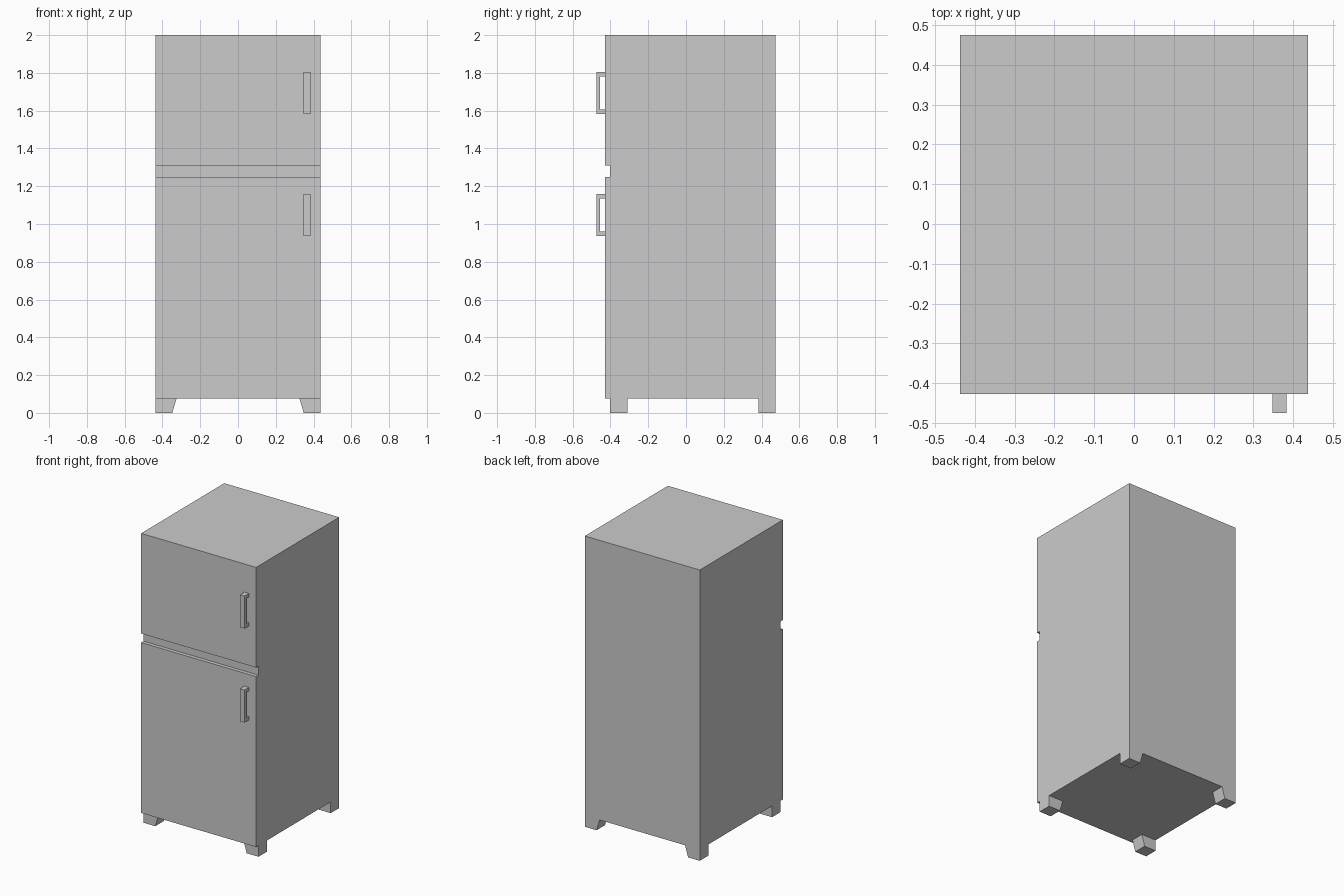
import bpy, bmesh
from mathutils import Vector

if "Cube" in bpy.data.objects:
    bpy.data.objects.remove(bpy.data.objects["Cube"])

W = 0.4375                       # half width
FRONT, RECESS, BACK = -0.428, -0.402, 0.475
BASE = 0.077


def prism(name, profile, direction):
    """Extrude a closed flat profile along a direction vector."""
    bm = bmesh.new()
    face = bm.faces.new([bm.verts.new(p) for p in profile])
    ext = bmesh.ops.extrude_face_region(bm, geom=[face], use_keep_orig=True)
    moved = [g for g in ext["geom"] if isinstance(g, bmesh.types.BMVert)]
    bmesh.ops.translate(bm, verts=moved, vec=Vector(direction))
    bmesh.ops.recalc_face_normals(bm, faces=bm.faces)
    mesh = bpy.data.meshes.new(name)
    bm.to_mesh(mesh)
    bm.free()
    obj = bpy.data.objects.new(name, mesh)
    bpy.context.collection.objects.link(obj)
    return obj


def box(name, y0, y1, z0, z1):
    """Full-width block."""
    return prism(name, [(-W, y0, z0), (-W, y1, z0), (-W, y1, z1), (-W, y0, z1)],
                 (2 * W, 0, 0))


def handle(name, z0, z1):
    """C-shaped pull standing off the door."""
    out, inner, t = -0.475, -0.454, 0.024
    pts = [(FRONT, z0), (out, z0), (out, z1), (FRONT, z1),
           (FRONT, z1 - t), (inner, z1 - t), (inner, z0 + t), (FRONT, z0 + t)]
    return prism(name, [(0.348, y, z) for y, z in pts], (0.035, 0, 0))


# Cabinet and the two doors
box("cabinet", RECESS, BACK, BASE, 2.0)
box("fridge_door", FRONT, RECESS, BASE, 1.249)
box("freezer_door", FRONT, RECESS, 1.311, 2.0)

# Door handles
handle("freezer_handle", 1.582, 1.806)
handle("fridge_handle", 0.936, 1.16)

# Feet, slanted on the inner side
for side, s in (("left", -1), ("right", 1)):
    for end, y in (("front", RECESS), ("back", BACK - 0.092)):
        prism(f"{end}_{side}_foot",
              [(s * W, y, 0), (s * 0.348, y, 0), (s * 0.325, y, BASE), (s * W, y, BASE)],
              (0, 0.092, 0))
